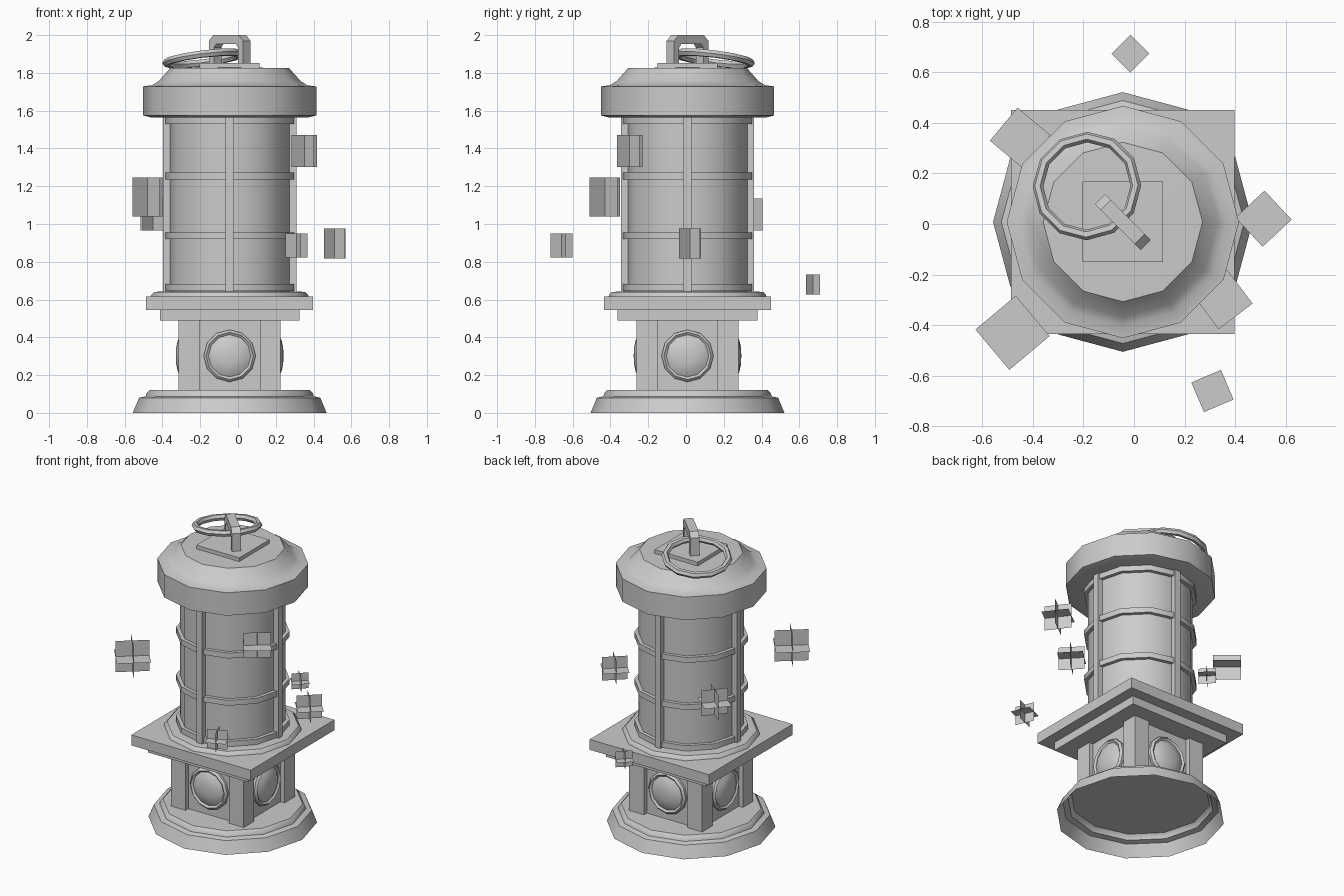
import bpy, bmesh
from math import radians, cos, sin, pi
from mathutils import Matrix, Vector

if "Cube" in bpy.data.objects:
    bpy.data.objects.remove(bpy.data.objects["Cube"])

CX, CY = -0.044, 0.008
CENTRE = Matrix.Translation((CX, CY, 0))


def finish(name, bm, matrix=CENTRE, smooth=True, normals=True):
    if normals:
        bmesh.ops.recalc_face_normals(bm, faces=bm.faces)
    mesh = bpy.data.meshes.new(name)
    bm.to_mesh(mesh)
    bm.free()
    ob = bpy.data.objects.new(name, mesh)
    bpy.context.collection.objects.link(ob)
    ob.matrix_world = matrix
    if smooth:
        bpy.ops.object.select_all(action='DESELECT')
        ob.select_set(True)
        bpy.context.view_layer.objects.active = ob
        bpy.ops.object.shade_smooth_by_angle(angle=radians(32))
    return ob


def lathe(name, profile, matrix=CENTRE, closed=False, n=12):
    """Turn (radius, height) points around z; radius 0 makes a pole."""
    bm = bmesh.new()
    rows = []
    for r, z in profile:
        if r == 0:
            rows.append([bm.verts.new((0, 0, z))] * n)
        else:
            rows.append([bm.verts.new((r * cos(2 * pi * i / n), r * sin(2 * pi * i / n), z))
                         for i in range(n)])
    pairs = list(zip(rows, rows[1:]))
    if closed:
        pairs.append((rows[-1], rows[0]))
    for a, b in pairs:
        for i in range(n):
            j = (i + 1) % n
            quad = list(dict.fromkeys((a[i], a[j], b[j], b[i])))
            bm.faces.new(quad)
    return finish(name, bm, matrix)


def box(name, x, y, z, matrix=CENTRE):
    """Box from (min, max) ranges."""
    bm = bmesh.new()
    bmesh.ops.create_cube(bm, size=1)
    for v in bm.verts:
        v.co = Vector([lo + (hi - lo) * (c + 0.5) for c, (lo, hi) in zip(v.co, (x, y, z))])
    return finish(name, bm, matrix, smooth=False)


def square(name, half, z0, z1):
    return box(name, (-half, half), (-half, half), (z0, z1))


# Hollow foot
lathe("foot", [(.513, 0), (.48, .08), (.445, .088), (.44, .105), (.425, .12), (0, .12)])

# Pedestal: recessed core, corner posts, round medallions
square("pedestal_core", .24, .12, .49)
for i in range(4):
    turn = CENTRE @ Matrix.Rotation(i * pi / 2, 4, 'Z')
    box(f"pedestal_post_{i}", (.16, .27), (.16, .27), (.12, .49), turn)
    lathe(f"medallion_{i}",
          [(.138, .235), (.138, .255), (.125, .268), (.112, .258), (.085, .274), (.045, .283), (0, .285)],
          Matrix.Translation((0, 0, .302)) @ turn @ Matrix.Rotation(pi / 2, 4, 'Y'))

# Square platform and stepped collar
square("platform_under", .37, .49, .548)
square("platform", .442, .545, .615)
lathe("collar", [(.42, .61), (.415, .625), (.40, .64), (.36, .643), (0, .643)])

# Glass cylinder with cage
lathe("glass", [(.322, .63), (.322, 1.58)])
for i, z in enumerate((.664, .938, 1.254, 1.548)):
    lathe(f"cage_ring_{i}", [(.315, z - .018), (.346, z - .018), (.346, z + .018), (.315, z + .018)],
          closed=True)
for i in range(4):
    turn = CENTRE @ Matrix.Rotation(i * pi / 2, 4, 'Z')
    box(f"cage_bar_{i}", (.31, .353), (-.021, .021), (.64, 1.57), turn)

# Cap
lathe("cap", [(0, 1.57), (.42, 1.565), (.459, 1.575), (.459, 1.728), (.41, 1.735), (.375, 1.757),
              (.315, 1.825), (0, 1.83)])
square("cap_plate", .159, 1.82, 1.852)

# Diagonal hanger loop: outline extruded to a strap
outer = [(-.128, 1.84), (-.128, 1.97), (-.095, 2.0), (.095, 2.0), (.128, 1.97), (.128, 1.84)]
inner = [(-.09, 1.84), (-.09, 1.935), (-.075, 1.952), (.075, 1.952), (.09, 1.935), (.09, 1.84)]
bm = bmesh.new()
loops = [[bm.verts.new((x, y, z)) for x, z in pts] for pts in (outer, inner) for y in (-.028, .028)]
of, ob_, nf, nb = loops
for a, b in ((of, ob_), (nf, nb), (of, nf), (ob_, nb)):
    for i in range(5):
        bm.faces.new((a[i], a[i + 1], b[i + 1], b[i]))
finish("hanger", bm, CENTRE @ Matrix.Rotation(radians(-45), 4, 'Z'), smooth=False)

# Loose ring, leaning down to the back left
tilt = Matrix.Rotation(radians(-10), 4, Vector((1, 1, 0)).normalized())
section = [(.195 + .021 * cos(k * pi / 3), .021 * sin(k * pi / 3)) for k in range(6)]
lathe("carry_ring", section, Matrix.Translation((-.186, .15, 1.876)) @ tilt, closed=True)

# Floating sparks: three crossed square planes each (x, y, z, size, angle)
sparks = [(-.48, -.43, 1.143, .208, 40), (-.45, .34, 1.05, .17, 50), (-.014, .673, .68, .105, 45),
          (.512, .021, .897, .157, 43), (.351, -.298, 1.387, .168, 37), (.31, -.66, .885, .127, 23)]
for i, (x, y, z, s, a) in enumerate(sparks):
    bm = bmesh.new()
    for rot in (Matrix.Identity(4), Matrix.Rotation(pi / 2, 4, 'X'), Matrix.Rotation(pi / 2, 4, 'Y')):
        bmesh.ops.create_grid(bm, x_segments=1, y_segments=1, size=s / 2, matrix=rot)
    finish(f"spark_{i}", bm, Matrix.Translation((x, y, z)) @ Matrix.Rotation(radians(a), 4, 'Z'),
           smooth=False, normals=False)
